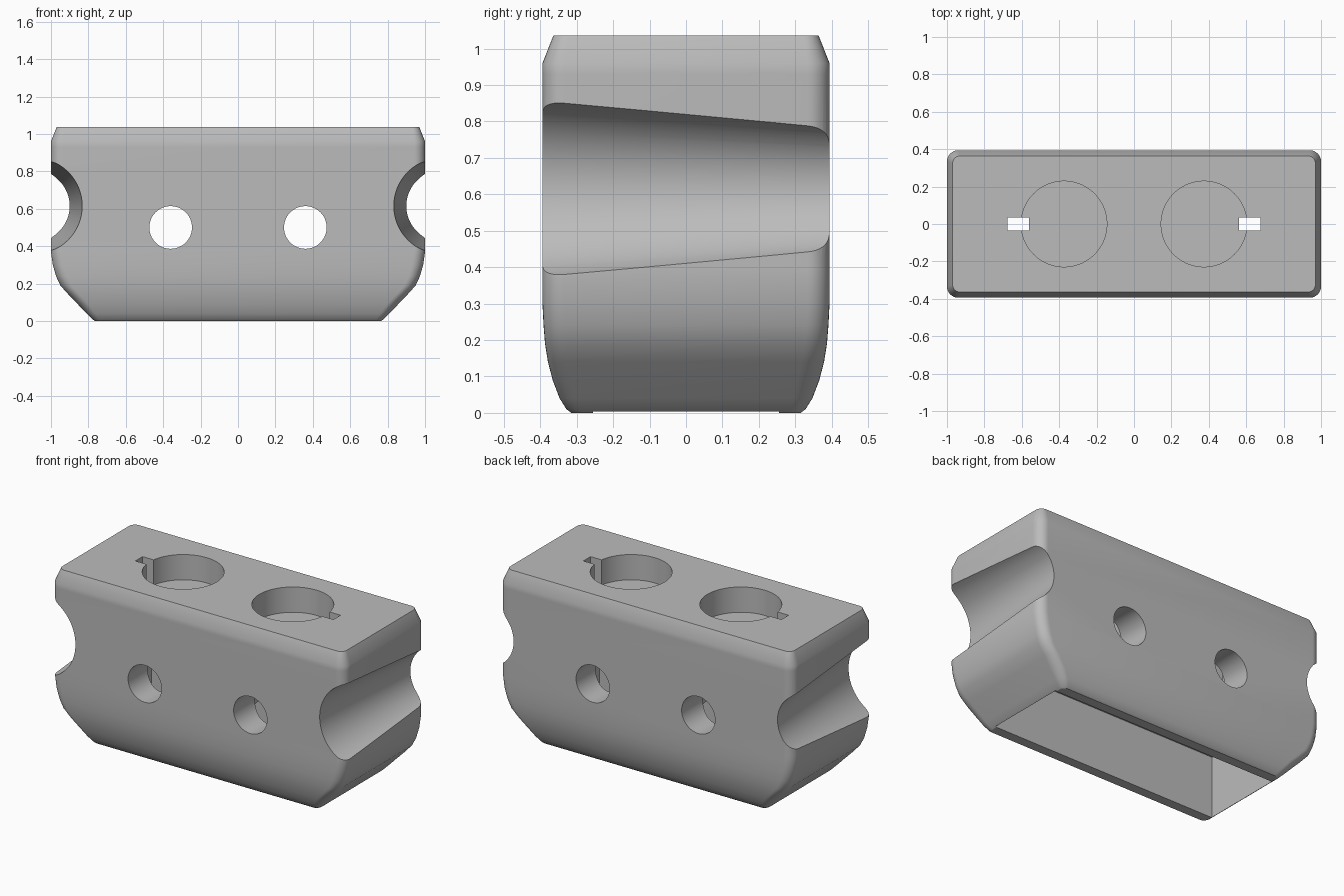
import bpy, bmesh, math
from mathutils import Matrix

old = bpy.data.objects.get("Cube")
if old:
    bpy.data.objects.remove(old, do_unlink=True)

grey = bpy.data.materials.new("plain grey")
grey.use_nodes = True
colour = (0.5, 0.5, 0.5, 1)
grey.diffuse_color = colour
grey.node_tree.nodes["Principled BSDF"].inputs["Base Color"].default_value = colour


def finish(name, bm):
    bmesh.ops.recalc_face_normals(bm, faces=bm.faces[:])
    mesh = bpy.data.meshes.new(name)
    bm.to_mesh(mesh)
    bm.free()
    mesh.materials.append(grey)
    ob = bpy.data.objects.new(name, mesh)
    bpy.context.collection.objects.link(ob)
    return ob


def rounded_ring(bm, hx, hy, r, z, steps=8):
    """One rounded-rectangle loop of the body at height z."""
    ring = []
    for q, (sx, sy) in enumerate([(1, 1), (-1, 1), (-1, -1), (1, -1)]):
        for i in range(steps + 1):
            a = math.pi / 2 * (q + i / steps)
            ring.append(bm.verts.new((sx * (hx - r) + r * math.cos(a),
                                      sy * (hy - r) + r * math.sin(a), z)))
    return ring


def box(name, size, centre):
    bm = bmesh.new()
    bmesh.ops.create_cube(bm, size=1, matrix=Matrix.Translation(centre) @ Matrix.Diagonal((*size, 1)))
    return finish(name, bm)


def cylinder(name, r1, r2, depth, centre, along_y=False):
    bm = bmesh.new()
    turn = Matrix.Rotation(-math.pi / 2 if along_y else 0, 4, 'X')
    bmesh.ops.create_cone(bm, cap_ends=True, segments=96, radius1=r1, radius2=r2,
                          depth=depth, matrix=Matrix.Translation(centre) @ turn)
    return finish(name, bm)


# Block body: half width, half depth, corner radius, height
levels = [(0.765, 0.315, 0.03, 0), (0.78, 0.328, 0.04, 0.01), (0.81, 0.347, 0.05, 0.04),
          (0.857, 0.366, 0.06, 0.09), (0.905, 0.379, 0.06, 0.14), (0.95, 0.387, 0.06, 0.19),
          (0.973, 0.391, 0.06, 0.24), (0.99, 0.394, 0.06, 0.3), (1, 0.394, 0.06, 0.37),
          (1, 0.394, 0.06, 0.4), (1, 0.394, 0.06, 0.93), (1, 0.394, 0.06, 0.96),
          (0.97, 0.364, 0.04, 1.036)]
bm = bmesh.new()
rings = [rounded_ring(bm, *level) for level in levels]
for low, high in zip(rings, rings[1:]):
    for i in range(len(low)):
        j = (i + 1) % len(low)
        bm.faces.new((low[i], low[j], high[j], high[i]))
bm.faces.new(rings[0])
bm.faces.new(rings[-1])
body = finish("block_body", bm)

# Open cavity underneath
cutters = [box("cavity_cutter", (1.54, 0.51, 0.58), (0, 0, 0.09))]
for s in (1, -1):
    # Tapered side channel
    cutters.append(cylinder("channel_cutter", 0.266, 0.181, 1, (s * 1.09, 0, 0.615), True))
    # Top socket, and the bore below its thin floor
    cutters.append(cylinder("socket_cutter", 0.229, 0.229, 0.4, (s * 0.374, 0, 1.08)))
    cutters.append(cylinder("bore_cutter", 0.229, 0.229, 0.5, (s * 0.374, 0, 0.61)))
    # Key slot
    cutters.append(box("slot_cutter", (0.115, 0.07, 0.9), (s * 0.618, 0, 0.65)))
    # Cross hole from front to back
    cutters.append(cylinder("cross_hole_cutter", 0.114, 0.114, 1, (s * 0.36, 0, 0.5), True))

bpy.context.view_layer.objects.active = body
for cutter in cutters:
    cutter.hide_render = True
    mod = body.modifiers.new("cut", 'BOOLEAN')
    mod.operation = 'DIFFERENCE'
    mod.solver = 'EXACT'
    mod.object = cutter
    bpy.ops.object.modifier_apply(modifier=mod.name)
for cutter in cutters:
    bpy.data.objects.remove(cutter, do_unlink=True)

bpy.ops.object.select_all(action='DESELECT')
body.select_set(True)
bpy.ops.object.shade_smooth_by_angle(angle=math.radians(30))
